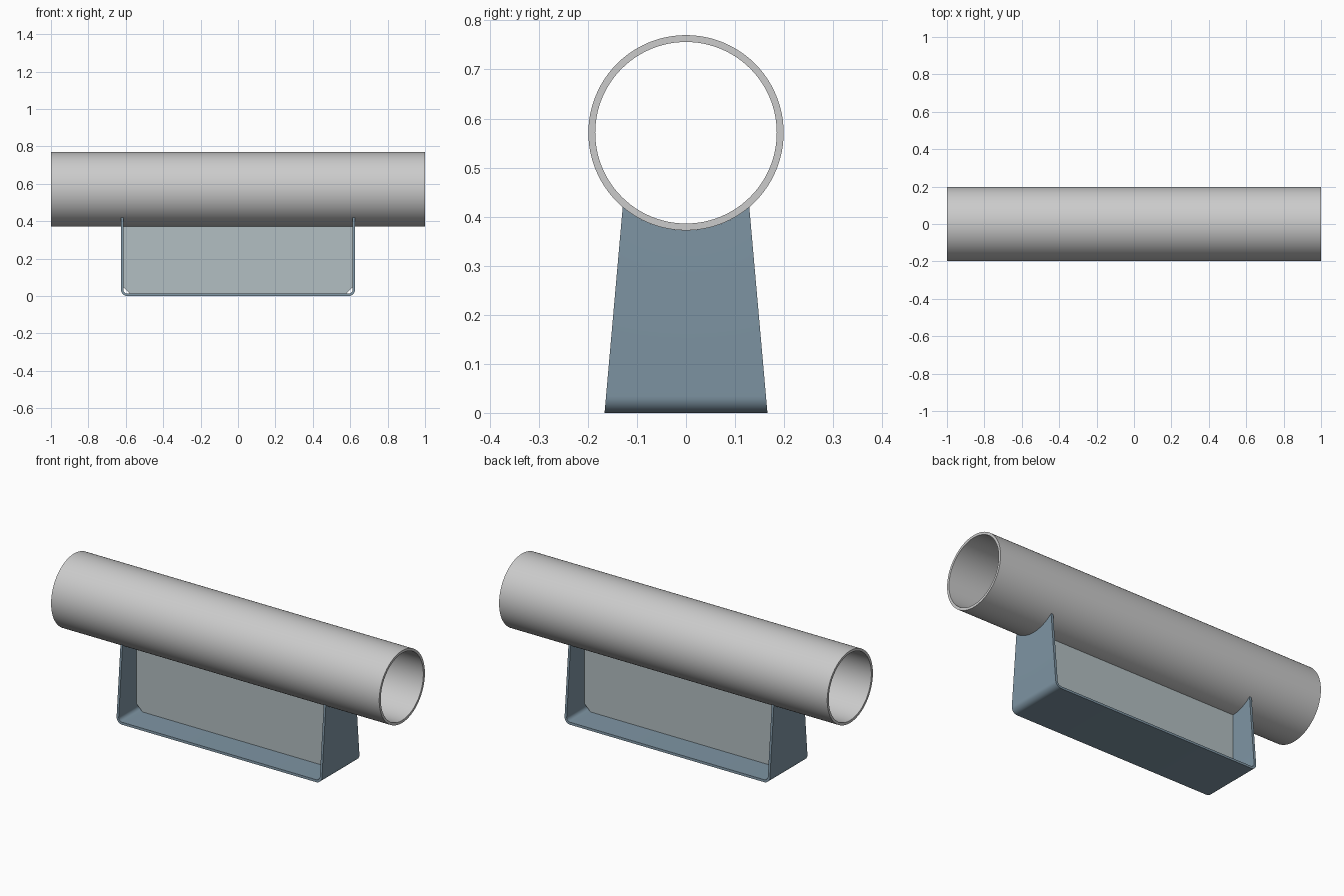
import bpy, bmesh
from math import sin, cos, pi, sqrt, radians

if "Cube" in bpy.data.objects:
    bpy.data.objects.remove(bpy.data.objects["Cube"])

PIPE_R, PIPE_IN, PIPE_Z = 0.199, 0.185, 0.571
HALF_X, THICK, BEND = 0.626, 0.013, 0.034
BASE_Y, TOP_Y, TOP_Z = 0.166, 0.129, 0.4195


def make_object(name, bm, color=None, smooth=True):
    bmesh.ops.recalc_face_normals(bm, faces=bm.faces)
    mesh = bpy.data.meshes.new(name)
    bm.to_mesh(mesh)
    bm.free()
    obj = bpy.data.objects.new(name, mesh)
    bpy.context.collection.objects.link(obj)
    if color:
        mat = bpy.data.materials.new(name + "_paint")
        mat.diffuse_color = (*color, 1)
        mat.use_nodes = True
        mat.node_tree.nodes["Principled BSDF"].inputs["Base Color"].default_value = mat.diffuse_color
        mesh.materials.append(mat)
    if smooth:
        bpy.ops.object.select_all(action='DESELECT')
        obj.select_set(True)
        bpy.context.view_layer.objects.active = obj
        bpy.ops.object.shade_smooth_by_angle(angle=radians(30))
    return obj


def loft(name, loops, closed, color=None):
    """Join equal closed loops with quads; cap or wrap the ends."""
    bm = bmesh.new()
    rows = [[bm.verts.new(p) for p in loop] for loop in loops]
    n = len(rows[0])
    pairs = list(zip(rows, rows[1:]))
    if closed:
        pairs.append((rows[-1], rows[0]))
    for a, b in pairs:
        for i in range(n):
            j = (i + 1) % n
            bm.faces.new((a[i], a[j], b[j], b[i]))
    if not closed:
        # end caps as a strip of quads across the sheet thickness
        for row in (rows[0], rows[-1]):
            for i in range(n // 2 - 1):
                bm.faces.new((row[i], row[i + 1], row[n - 2 - i], row[n - 1 - i]))
    return make_object(name, bm, color)


# Hollow pipe along x: a rectangular wall section swept round the axis
section = [(-1, PIPE_R), (1, PIPE_R), (1, PIPE_IN), (-1, PIPE_IN)]
SEG = 96
loft("pipe", [[(x, r * sin(2 * pi * k / SEG), PIPE_Z + r * cos(2 * pi * k / SEG))
               for x, r in section] for k in range(SEG)], True)


# U-shaped cradle: bent sheet profile, tapering upward, arms saddled to the pipe
def u_side(offset, top):
    r = BEND - offset
    half = [(HALF_X - offset, top)]
    for k in range(9):
        a = k * pi / 16
        half.append((HALF_X - BEND + r * cos(a), BEND - r * sin(a)))
    return half + [(-x, z) for x, z in reversed(half)]


loops = []
STEPS = 32
for k in range(STEPS + 1):
    t = -1 + 2 * k / STEPS
    top = PIPE_Z - sqrt(PIPE_R ** 2 - (t * TOP_Y) ** 2)
    profile = u_side(0, top) + u_side(THICK, top)[::-1]
    # the saddle line keeps its own y so it follows the pipe exactly
    loops.append([(x, t * (TOP_Y if z == top else BASE_Y + (TOP_Y - BASE_Y) * z / TOP_Z), z)
                  for x, z in profile])
loft("cradle", loops, False, (0.21, 0.30, 0.37))

# Upright web on the centre line, with clipped lower corners
x, c, lo, hi = HALF_X - THICK, 0.035, THICK, PIPE_Z - PIPE_R + 0.001
outline = [(-x, hi), (-x, lo + c), (-x + c, lo), (x - c, lo), (x, lo + c), (x, hi)]
bm = bmesh.new()
face = bm.faces.new([bm.verts.new((px, -0.0065, pz)) for px, pz in outline])
ext = bmesh.ops.extrude_face_region(bm, geom=[face])
moved = [v for v in ext["geom"] if isinstance(v, bmesh.types.BMVert)]
bmesh.ops.translate(bm, verts=moved, vec=(0, 0.013, 0))
make_object("centre_web", bm, (0.45, 0.52, 0.54), smooth=False)
